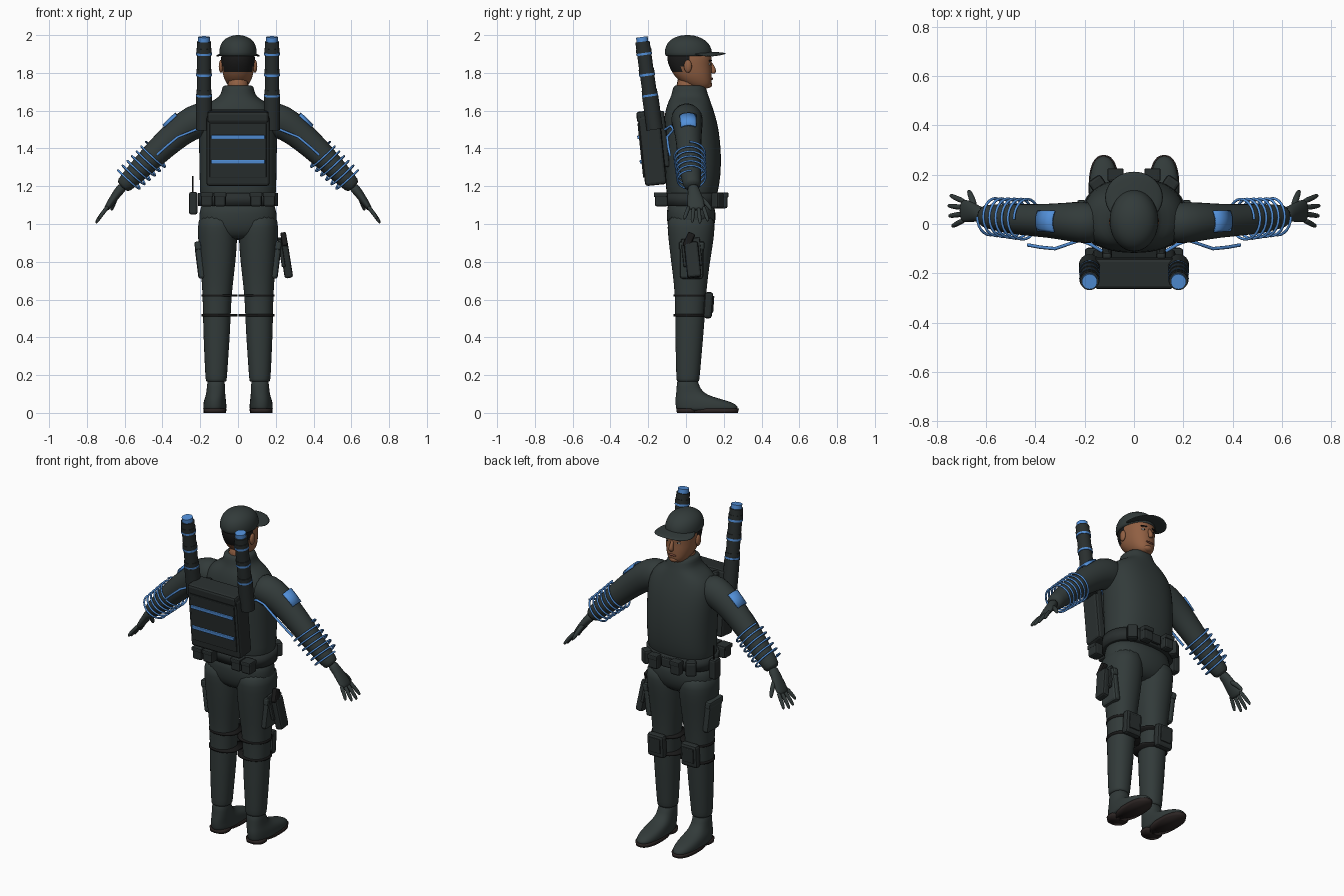
import bpy, bmesh, math
from mathutils import Vector, Euler

cube = bpy.data.objects.get("Cube")
if cube:
    bpy.data.objects.remove(cube, do_unlink=True)


def material(name, r, g, b):
    m = bpy.data.materials.new(name)
    m.use_nodes = True
    m.diffuse_color = (r, g, b, 1)
    bsdf = m.node_tree.nodes["Principled BSDF"]
    bsdf.inputs["Base Color"].default_value = (r, g, b, 1)
    bsdf.inputs["Roughness"].default_value = 0.8
    return m


CLOTH = material("dark green grey cloth", 0.032, 0.043, 0.042)
GEAR = material("darker gear", 0.022, 0.028, 0.028)
BLUE = material("bright blue", 0.085, 0.28, 0.7)
SKIN = material("tan skin", 0.28, 0.115, 0.055)
HAIR = material("near black", 0.01, 0.01, 0.01)
SOLE = material("dark brown sole", 0.025, 0.018, 0.017)
WHITE = material("eye white", 0.55, 0.52, 0.48)
LIP = material("lip", 0.2, 0.07, 0.045)
SIDES = (("left", 1), ("right", -1))


def finish(name, bm, mat, side=1, smooth=True):
    """Turn a bmesh into an object, flipping x for the right side."""
    for v in bm.verts:
        v.co.x *= side
    bmesh.ops.recalc_face_normals(bm, faces=bm.faces)
    mesh = bpy.data.meshes.new(name)
    bm.to_mesh(mesh)
    bm.free()
    mesh.materials.append(mat)
    for p in mesh.polygons:
        p.use_smooth = smooth
    ob = bpy.data.objects.new(name, mesh)
    bpy.context.collection.objects.link(ob)
    return ob


def skin_rings(bm, rings, closed=True):
    for a, b in zip(rings, rings[1:]):
        n = len(a)
        for i in range(n if closed else n - 1):
            j = (i + 1) % n
            bm.faces.new((a[i], a[j], b[j], b[i]))
    if closed:
        bm.faces.new(rings[0])
        bm.faces.new(rings[-1])


def body(name, rows, mat, side=1, power=2.0, n=20, subsurf=1):
    """Stack of level rounded outlines, rows of (z, x0, x1, y0, y1)."""
    bm = bmesh.new()
    rings = []
    for z, x0, x1, y0, y1 in rows:
        ring = []
        for i in range(n):
            a = math.tau * i / n
            c, s = math.cos(a), math.sin(a)
            px = math.copysign(abs(c) ** (2 / power), c)
            py = math.copysign(abs(s) ** (2 / power), s)
            ring.append(bm.verts.new(((x0 + x1 + (x1 - x0) * px) / 2,
                                      (y0 + y1 + (y1 - y0) * py) / 2, z)))
        rings.append(ring)
    skin_rings(bm, rings)
    ob = finish(name, bm, mat, side)
    if subsurf:
        ob.modifiers.new("smooth", "SUBSURF").levels = subsurf
        ob.modifiers["smooth"].render_levels = subsurf
    return ob


def limb(name, pts, mat, side=1, arc=None, n=14):
    """Sweep along points (x, y, z, thickness radius, width radius)."""
    bm = bmesh.new()
    cs = [Vector(p[:3]) for p in pts]
    rings = []
    for k, p in enumerate(pts):
        t = (cs[min(k + 1, len(cs) - 1)] - cs[max(k - 1, 0)]).normalized()
        u = t.cross(Vector((0, 1, 0))).normalized()
        v = u.cross(t)
        if arc:
            angles = [-arc + 2 * arc * i / n for i in range(n + 1)]
        else:
            angles = [math.tau * i / n for i in range(n)]
        rings.append([bm.verts.new(cs[k] + u * p[3] * math.cos(a) + v * p[4] * math.sin(a))
                      for a in angles])
    skin_rings(bm, rings, closed=not arc)
    ob = finish(name, bm, mat, side)
    if arc:
        ob.modifiers.new("thick", "SOLIDIFY").thickness = 0.008
        ob.modifiers["thick"].offset = 0
    else:
        ob.modifiers.new("smooth", "SUBSURF").levels = 1
    return ob


def box(name, loc, size, mat, rot=(0, 0, 0), side=1, bevel=0.012):
    bm = bmesh.new()
    bmesh.ops.create_cube(bm, size=1)
    turn = Euler([math.radians(a) for a in rot]).to_matrix()
    for v in bm.verts:
        v.co = turn @ (v.co * Vector(size)) + Vector(loc)
    ob = finish(name, bm, mat, side, smooth=False)
    if bevel:
        mod = ob.modifiers.new("soft edges", "BEVEL")
        mod.width, mod.segments = bevel, 2
    return ob


def rod(name, a, b, radius, mat, side=1):
    a, b = Vector(a), Vector(b)
    bm = bmesh.new()
    bmesh.ops.create_cone(bm, cap_ends=True, segments=24, radius1=radius,
                          radius2=radius, depth=(b - a).length)
    q = (b - a).to_track_quat("Z", "Y")
    for v in bm.verts:
        v.co = q @ v.co + (a + b) / 2
    ob = finish(name, bm, mat, side)
    ob.data.set_sharp_from_angle(angle=math.radians(40))
    return ob


def ball(name, loc, size, mat, side=1):
    bm = bmesh.new()
    bmesh.ops.create_uvsphere(bm, u_segments=16, v_segments=10, radius=1)
    for v in bm.verts:
        v.co = v.co * Vector(size) + Vector(loc)
    return finish(name, bm, mat, side)


def wire(name, pts, radius, mat, side=1):
    cu = bpy.data.curves.new(name, "CURVE")
    cu.dimensions = "3D"
    cu.bevel_depth, cu.bevel_resolution = radius, 2
    sp = cu.splines.new("POLY")
    sp.points.add(len(pts) - 1)
    for q, p in zip(sp.points, pts):
        q.co = (p[0] * side, p[1], p[2], 1)
    cu.materials.append(mat)
    ob = bpy.data.objects.new(name, cu)
    bpy.context.collection.objects.link(ob)


def mid(z, half, y0, y1):
    return (z, -half, half, y0, y1)


# Torso with collar, hips and belt
body("torso", [mid(1.1, .2, -.1, .15), mid(1.17, .203, -.105, .17), mid(1.25, .205, -.11, .185),
               mid(1.38, .207, -.115, .188), mid(1.5, .21, -.12, .175), mid(1.58, .205, -.115, .155),
               mid(1.635, .17, -.1, .135), mid(1.665, .11, -.085, .125), mid(1.69, .088, -.075, .115),
               mid(1.73, .084, -.068, .105), mid(1.735, .07, -.055, .09)], CLOTH, power=2.4, n=24)
body("hips", [mid(1.14, .198, -.1, .15), mid(1.05, .208, -.105, .16), mid(.99, .21, -.1, .155),
              mid(.94, .17, -.08, .13), mid(.915, .09, -.04, .09)], CLOTH, power=2.3)
body("belt", [mid(1.095, .2, -.11, .165), mid(1.095, .213, -.118, .175), mid(1.165, .213, -.118, .18),
              mid(1.165, .2, -.11, .165)], GEAR, power=2.4, n=40, subsurf=0)
box("belt_buckle", (0, .185, 1.13), (.07, .02, .06), GEAR)

for tag, s in SIDES:
    # Legs, boots and soles
    body(tag + "_leg", [(1.06, .01, .207, -.1, .15), (.98, .003, .216, -.1, .155),
                        (.9, .004, .211, -.092, .145), (.8, .012, .203, -.08, .128),
                        (.68, .027, .191, -.064, .112), (.58, .036, .187, -.058, .105),
                        (.45, .04, .185, -.058, .096), (.3, .05, .179, -.055, .083),
                        (.19, .058, .173, -.052, .073), (.165, .06, .171, -.05, .07),
                        (.165, .07, .16, -.04, .06)], CLOTH, s, 2.2)
    body(tag + "_boot", [(.2, .07, .162, -.048, .06), (.13, .068, .165, -.05, .07),
                         (.095, .067, .17, -.054, .11), (.075, .064, .178, -.057, .18),
                         (.055, .062, .183, -.058, .25), (.035, .06, .185, -.056, .277),
                         (.015, .062, .184, -.052, .278), (.012, .08, .17, -.03, .25)], CLOTH, s, 2.4)
    body(tag + "_sole", [(0, .063, .182, .015, .275), (.022, .061, .184, .01, .28)],
         SOLE, s, 2.4, 32, 0)
    body(tag + "_heel", [(0, .068, .178, -.048, .06), (.022, .066, .18, -.052, .06)],
         SOLE, s, 2.4, 32, 0)

    # Knee pads and straps
    box(tag + "_knee_pad", (.113, .118, .57), (.11, .045, .14), GEAR, (-4, 0, 0), s, .015)
    box(tag + "_knee_plate", (.113, .141, .575), (.075, .012, .09), GEAR, (-4, 0, 0), s, .005)
    for z in (.517, .622):
        body(tag + "_knee_strap", [(z - .006, .002, .193, -.065, .113),
                                   (z + .006, .002, .193, -.065, .115)], HAIR, s, 2.2, 32, 0)

    # Thigh pockets
    box(tag + "_thigh_pocket", (.2, .03, .8), (.04, .125, .18), CLOTH, (0, 7, 0), s, .015)
    box(tag + "_pocket_flap", (.212, .03, .885), (.035, .135, .045), CLOTH, (0, 7, 0), s, .01)

    # Belt pouches front, side and back
    box(tag + "_front_pouch", (.075, .195, 1.125), (.062, .05, .085), GEAR, side=s)
    box(tag + "_front_pouch_flap", (.075, .2, 1.153), (.066, .05, .028), GEAR, side=s, bevel=.006)
    box(tag + "_corner_pouch", (.15, .165, 1.125), (.062, .05, .085), GEAR, (0, 0, -35), s)
    for x in (.095, .165):
        box(tag + "_back_pouch", (x, -.13, 1.13), (.062, .07, .075), GEAR, side=s)
        box(tag + "_back_pouch_flap", (x, -.135, 1.155), (.067, .07, .025), GEAR, side=s, bevel=.006)

    # Sleeves, cuffs and arm patches
    limb(tag + "_arm", [(.12, 0, 1.565, .075, .08), (.2, .005, 1.555, .098, .088),
                        (.27, .01, 1.52, .088, .08), (.35, .013, 1.455, .078, .07),
                        (.44, .017, 1.37, .07, .066), (.52, .022, 1.29, .06, .06),
                        (.59, .03, 1.22, .048, .05), (.615, .035, 1.193, .044, .045)], CLOTH, s)
    limb(tag + "_arm_patch", [(.275, .01, 1.517, .089, .082), (.31, .012, 1.489, .086, .079),
                              (.345, .013, 1.46, .082, .075)], BLUE, s, arc=.55, n=8)

    # Gloved hands
    limb(tag + "_palm", [(.605, .035, 1.203, .03, .032), (.635, .042, 1.17, .024, .032),
                         (.662, .05, 1.13, .022, .045), (.69, .054, 1.09, .017, .047),
                         (.7, .054, 1.075, .012, .042)], CLOTH, s)
    for i, length in enumerate((.8, 1.0, 1.05, .92)):
        y = .016 + .025 * i
        spread = (i - 1.5) * .008
        limb(tag + "_finger", [(.685, y, 1.097, .012, .012),
                               (.685 + .036 * length, y + spread, 1.097 - .045 * length, .012, .012),
                               (.685 + .06 * length, y + 2 * spread, 1.097 - .08 * length, .01, .01),
                               (.685 + .064 * length, y + 2 * spread, 1.097 - .09 * length, .005, .005)],
             CLOTH, s, n=8)
    limb(tag + "_thumb", [(.645, .06, 1.15, .016, .016), (.655, .1, 1.12, .014, .015),
                          (.667, .128, 1.085, .012, .012), (.67, .135, 1.07, .006, .006)], CLOTH, s, n=8)

    # Coiled wire around the forearm
    start, end = Vector((.43, .018, 1.375)), Vector((.585, .03, 1.23))
    along = (end - start).normalized()
    up = along.cross(Vector((0, 1, 0))).normalized()
    fore = up.cross(along)
    coil = []
    for i in range(145):
        a = math.tau * i / 24
        c = start.lerp(end, i / 144)
        coil.append(c + (up * math.cos(a) + fore * math.sin(a)) * (.083 - .00006 * i))
    wire(tag + "_forearm_coil", coil, .0055, BLUE, s)

    # Cable from the pack to the arm
    wire(tag + "_pack_cable", [(.13, -.11, 1.5), (.18, -.08, 1.52), (.22, -.066, 1.5),
                               (.32, -.1, 1.46), (.38, -.094, 1.41), (.43, -.085, 1.365)], .007, BLUE, s)

    # Launch tubes with blue bands and caps
    low, high = Vector((.18, -.165, 1.5)), Vector((.18, -.234, 1.99))
    def at(z):
        return low.lerp(high, (z - low.z) / (high.z - low.z))
    rod(tag + "_tube_base", low, at(1.675), .043, GEAR, s)
    rod(tag + "_tube", at(1.67), at(1.965), .038, GEAR, s)
    for z in (1.68, 1.79, 1.9):
        rod(tag + "_tube_band", at(z - .006), at(z + .006), .042, BLUE, s)
        rod(tag + "_tube_collar", at(z + .006), at(z + .03), .041, GEAR, s)
    rod(tag + "_tube_cap", at(1.96), at(1.99), .031, BLUE, s)
    box(tag + "_tube_bracket", (.16, -.17, 1.56), (.06, .06, .06), GEAR, (8, 0, 0), s)
    box(tag + "_shoulder_strap", (.11, -.115, 1.45), (.04, .03, .3), GEAR, (6, 0, 0), s)

# Backpack, lid and blue stripes
TILT = (6, 0, 0)
box("backpack", (0, -.178, 1.39), (.335, .115, .37), GEAR, TILT, bevel=.015)
box("backpack_lid", (0, -.199, 1.57), (.325, .125, .06), GEAR, TILT, bevel=.014)
box("backpack_panel", (0, -.236, 1.39), (.3, .012, .29), GEAR, TILT, bevel=.004)
for z, y in ((1.46, -.249), (1.33, -.236)):
    box("backpack_stripe", (0, y, z), (.285, .018, .02), BLUE, TILT, bevel=.004)

# Holster, handgun and radio
box("holster", (.255, .035, .81), (.045, .075, .19), GEAR, (6, -9, 0))
box("holster_back_plate", (.23, .03, .85), (.02, .1, .15), GEAR, (6, -9, 0), bevel=.006)
box("handgun_grip", (.245, .015, .915), (.03, .04, .08), HAIR, (-25, -9, 0), bevel=.008)
box("radio", (-.237, .06, 1.11), (.045, .06, .12), GEAR)
rod("radio_antenna", (-.24, .075, 1.16), (-.24, .075, 1.255), .004, HAIR)

# Neck and head, hair painted on the back and sides
body("neck", [mid(1.66, .062, -.055, .065), mid(1.8, .06, -.055, .07)], SKIN)
head = body("head", [mid(1.715, .025, .06, .105), mid(1.722, .045, .025, .127), mid(1.745, .062, -.02, .137),
                     mid(1.775, .076, -.055, .136), mid(1.805, .083, -.075, .137),
                     mid(1.835, .087, -.09, .134), mid(1.865, .09, -.1, .137),
                     mid(1.9, .09, -.1, .135), mid(1.95, .07, -.07, .1)], SKIN, power=2.2, n=28)
head.data.materials.append(HAIR)
for p in head.data.polygons:
    if p.center.z > (1.805 if p.center.y < -.03 else 1.835) and p.center.y < .03:
        p.material_index = 1

# Face
limb("nose", [(0, .125, 1.862, .008, .008), (0, .138, 1.835, .011, .012), (0, .148, 1.81, .015, .017),
              (0, .142, 1.795, .016, .01)], SKIN, n=10)
ball("chin", (0, .118, 1.738), (.03, .021, .018), SKIN)
ball("mouth", (0, .136, 1.769), (.027, .007, .006), LIP)
for tag, s in SIDES:
    ball(tag + "_ear", (.09, .01, 1.835), (.012, .021, .034), SKIN, s)
    ball(tag + "_eye", (.034, .123, 1.846), (.014, .008, .006), WHITE, s)
    ball(tag + "_iris", (.034, .1285, 1.846), (.005, .004, .005), HAIR, s)
    box(tag + "_eyebrow", (.036, .129, 1.865), (.038, .009, .007), HAIR, (0, 4, -14), s, .002)

# Cap with a drooping brim
body("cap_crown", [mid(1.885, .095, -.105, .135), mid(1.892, .1, -.112, .14), mid(1.925, .1, -.114, .138),
                   mid(1.96, .09, -.1, .12), mid(1.985, .065, -.07, .085), mid(1.998, .03, -.03, .045),
                   mid(2.0, .008, 0, .016)], CLOTH, n=24)
ball("cap_button", (0, .008, 1.994), (.008, .008, .006), CLOTH)
brim = body("cap_brim", [mid(1.904, .02, .08, .11), mid(1.904, .07, .04, .16), mid(1.904, .12, .0, .215),
                         mid(1.914, .12, .0, .215), mid(1.914, .07, .04, .16),
                         mid(1.914, .02, .08, .11)], CLOTH, n=28)
for v in brim.data.vertices:
    v.co.z -= 1.4 * v.co.x ** 2 + .06 * (v.co.y - .1)
